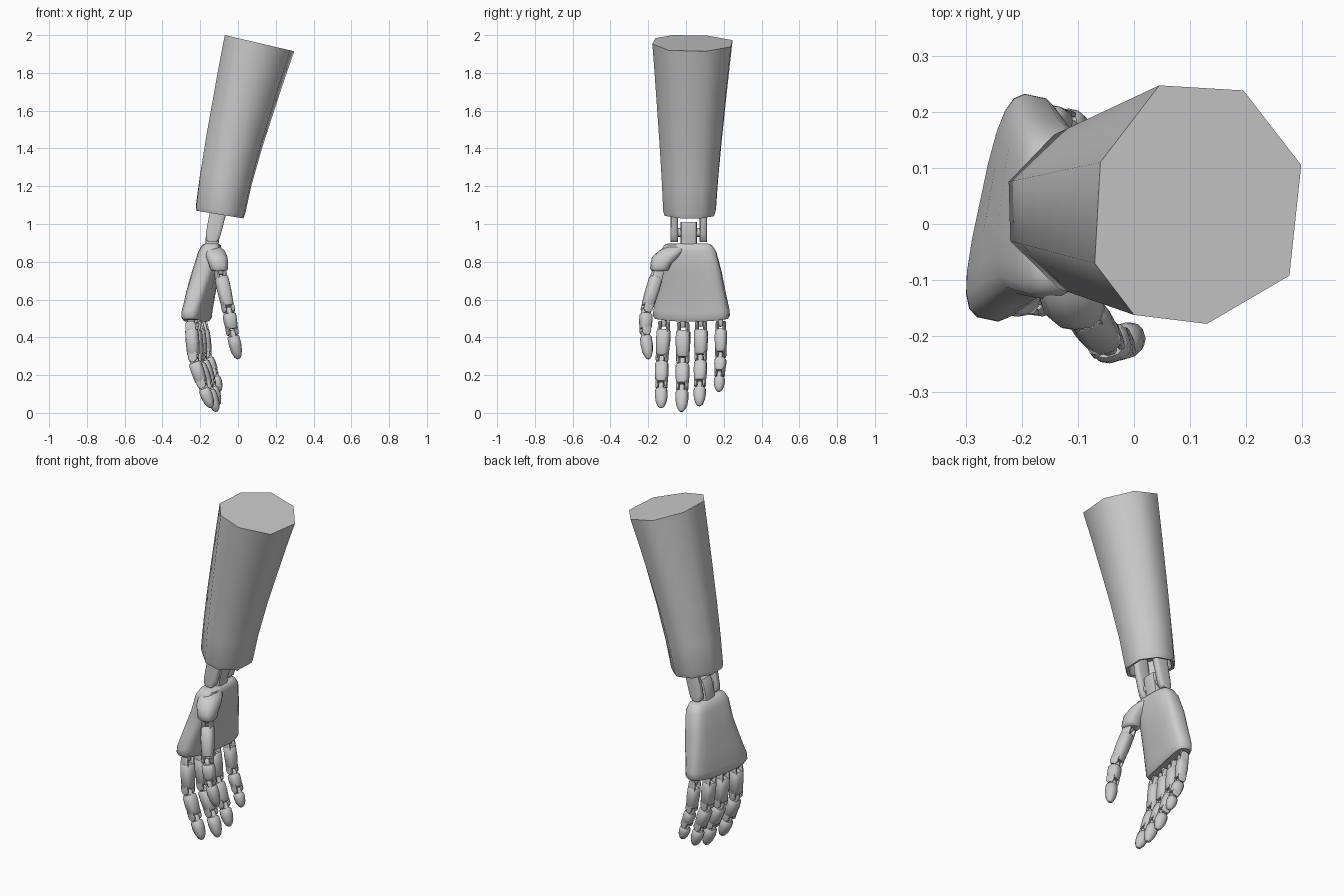
import bpy, bmesh, math
from mathutils import Vector as V

if "Cube" in bpy.data.objects:
    bpy.data.objects.remove(bpy.data.objects["Cube"])

grey = bpy.data.materials.new("light grey")
grey.diffuse_color = (0.6, 0.6, 0.6, 1)
grey.use_nodes = True
grey.node_tree.nodes["Principled BSDF"].inputs["Base Color"].default_value = grey.diffuse_color


def skin(bm, rings):
    """Bridge equal-sized rings of points and cap both ends."""
    vs = [[bm.verts.new(p) for p in r] for r in rings]
    n = len(vs[0])
    for a, b in zip(vs, vs[1:]):
        for i in range(n):
            j = (i + 1) % n
            bm.faces.new((a[i], a[j], b[j], b[i]))
    bm.faces.new(vs[0][::-1])
    bm.faces.new(vs[-1])


def section(c, u, v, hu, hv, n=12, e=2.8):
    """Rounded-square ring around c, spanned by directions u and v."""
    pts = []
    for i in range(n):
        a = 2 * math.pi * (i + 0.5) / n
        x, y = math.cos(a), math.sin(a)
        pts.append(c + u * math.copysign(abs(x) ** (2 / e), x) * hu
                   + v * math.copysign(abs(y) ** (2 / e), y) * hv)
    return pts


def finish(name, bm, angle=42):
    bmesh.ops.recalc_face_normals(bm, faces=bm.faces)
    me = bpy.data.meshes.new(name)
    bm.to_mesh(me)
    bm.free()
    me.materials.append(grey)
    ob = bpy.data.objects.new(name, me)
    bpy.context.collection.objects.link(ob)
    bpy.ops.object.select_all(action='DESELECT')
    ob.select_set(True)
    bpy.context.view_layer.objects.active = ob
    bpy.ops.object.shade_smooth_by_angle(angle=math.radians(angle))
    return ob


# Forearm: eight-sided flared sleeve with a recessed lower end
low = [(-.225, .075), (-.145, .158), (-.04, .155), (.035, .085),
       (.03, -.04), (-.05, -.12), (-.135, -.115), (-.222, -.03)]
top = [(-.06, .11), (.045, .247), (.195, .238), (.298, .105),
       (.277, -.092), (.13, -.178), (0, -.162), (-.07, -.07)]


def sleeve_ring(t, f, s=1.0):
    pts = []
    for (ax, ay), (bx, by) in zip(low, top):
        za = 1.07 - 0.155 * (ax + 0.225)
        zb = 2.0 - 0.233 * (bx + 0.07)
        mx, my = -0.095 + 0.21 * f, 0.018 + 0.016 * f
        x, y = ax + (bx - ax) * f, ay + (by - ay) * f
        pts.append(V((mx + (x - mx) * s, my + (y - my) * s, za + (zb - za) * t)))
    return pts


bm = bmesh.new()
skin(bm, [sleeve_ring(.09, .05, .8), sleeve_ring(.005, 0, .84), sleeve_ring(0, 0, .95),
          sleeve_ring(.025, .01), sleeve_ring(.2, .14), sleeve_ring(.42, .35),
          sleeve_ring(.64, .59), sleeve_ring(.83, .80), sleeve_ring(1, 1)])
finish("forearm", bm, 60)

# Wrist: two side prongs, a centre tongue and a hinge pin
X, Y = V((1, 0, 0)), V((0, 1, 0))
for name, y in (("wrist_prong_front", -.062), ("wrist_prong_back", .092)):
    bm = bmesh.new()
    skin(bm, [section(V((x, y, z)), X, Y, hx, .02, 12, 4) for x, z, hx in
              ((-.095, 1.15, .045), (-.108, 1.05, .045), (-.13, .95, .041),
               (-.135, .92, .036), (-.137, .905, .022))])
    finish(name, bm)
bm = bmesh.new()
skin(bm, [section(V((x, .015, z)), X, Y, hx, .045, 12, 5) for x, z, hx in
          ((-.115, 1.01, .025), (-.12, .99, .036), (-.135, .93, .036), (-.14, .87, .036))])
finish("wrist_tongue", bm)
bm = bmesh.new()
Z = V((0, 0, 1))
skin(bm, [section(V((-.127, y, .955)), X, Z, .026, .026, 12, 2) for y in (-.06, .09)])
finish("wrist_pin", bm)

# Palm: widening rounded slab that turns slightly towards the knuckles
bm = bmesh.new()
rings = []
for z, cx, cy, hw, ht, yaw in (
        (.897, -.14, .01, .105, .035, 0), (.888, -.141, .01, .128, .05, 0),
        (.855, -.147, .013, .147, .062, 2), (.75, -.172, .03, .158, .066, 6),
        (.64, -.196, .03, .18, .064, 10), (.545, -.217, .029, .204, .059, 12),
        (.515, -.219, .029, .205, .057, 12), (.5, -.219, .029, .195, .047, 12)):
    a = math.radians(yaw)
    w, t = V((math.sin(a), math.cos(a), 0)), V((math.cos(a), -math.sin(a), 0))
    r = section(V((cx, cy, z)), w, t, hw, ht, 20, 3.4)
    if z < .6:                       # gently bowed knuckle edge
        for p in r:
            p.z -= .018 * (1 - ((p.y - cy) / .21) ** 2)
    rings.append(r)
skin(bm, rings)
finish("palm", bm, 50)

# Thumb base growing out of the palm
bm = bmesh.new()
skin(bm, [section(V(c), X, Y, hx, hy, 14, 2.6) for c, hx, hy in (
    ((-.14, -.045, .885), .04, .05), ((-.125, -.075, .86), .055, .066),
    ((-.112, -.11, .825), .058, .07), ((-.104, -.132, .79), .052, .056),
    ((-.1, -.14, .762), .048, .05), ((-.1, -.14, .75), .038, .04))])
finish("thumb_base", bm, 50)


def segment(name, p0, p1, hinge, hw, hd, first, last):
    """One finger bone: body, tongue or fork at its root, fork at its end."""
    d = p1 - p0
    L = d.length
    d.normalize()
    u = (hinge - d * hinge.dot(d)).normalized()
    v = d.cross(u)
    bm = bmesh.new()

    def part(rows, off=0, e=2.8, n=12):
        skin(bm, [section(p0 + d * s + u * off, u, v, a, b, n, e) for s, a, b in rows])

    r = .5 * hd
    s0 = .045 if first else 1.1 * r          # body start
    if last:
        part([(s0, hw * .75, hd * .75), (s0 + .008, hw * .95, hd * .95),
              (L * .45, hw, hd), (L * .72, hw * .85, hd * .85),
              (L * .92, hw * .55, hd * .52), (L, hw * .22, hd * .2)], e=2.3)
    else:
        s1 = L - 1.2 * r
        part([(s0, hw * .8, hd * .8), (s0 + .008, hw, hd),
              (s0 + (s1 - s0) * .45, hw * 1.03, hd * 1.03),
              (s1 - .008, hw * .92, hd * .94), (s1, hw * .75, hd * .78)])
        for k in (-1, 1):                    # end fork
            part([(s1 - .015, hw * .2, hd * .75), (L, hw * .2, hd * .72),
                  (L + .8 * r, hw * .18, hd * .35)], k * hw * .68, 4)
    if first:                                # root fork around a tongue
        for k in (-1, 1):
            part([(.002, hw * .17, hd * .4), (.012, hw * .2, hd * .75),
                  (s0 + .012, hw * .2, hd * .85)], k * hw * .62, 4)
        part([(-.035, hw * .34, hd * .6), (.015, hw * .34, hd * .6),
              (.03, hw * .34, hd * .3)], 0, 4)
    else:
        part([(-.9 * r, hw * .36, hd * .4), (-.2 * r, hw * .38, hd * .72),
              (s0 + .012, hw * .38, hd * .72)], 0, 4)
    finish(name, bm)


# Fingers and thumb: joint positions from root to tip
across = V((.2, .98, 0))
digits = {
    "index": (across, .036, .034, [(-.248, -.115, .487), (-.235, -.127, .285),
                                   (-.187, -.13, .145), (-.14, -.132, .027)]),
    "middle": (across, .037, .035, [(-.232, -.015, .482), (-.212, -.017, .275),
                                    (-.157, -.02, .135), (-.112, -.024, .007)]),
    "ring": (across, .035, .034, [(-.214, .08, .487), (-.192, .078, .29),
                                  (-.142, .074, .152), (-.104, .07, .037)]),
    "little": (across, .031, .031, [(-.19, .185, .487), (-.165, .184, .305),
                                    (-.127, .178, .205), (-.097, .174, .112)]),
    "thumb": (V((1, .3, 0)), .035, .034, [(-.098, -.145, .76), (-.05, -.21, .545),
                                          (-.03, -.216, .425), (.002, -.198, .285)]),
}
for name, (hinge, hw, hd, joints) in digits.items():
    pts = [V(p) for p in joints]
    for i in range(3):
        k = 1 - .03 * i
        segment(f"{name}_segment_{i + 1}", pts[i], pts[i + 1], hinge,
                hw * k, hd * k, i == 0, i == 2)
